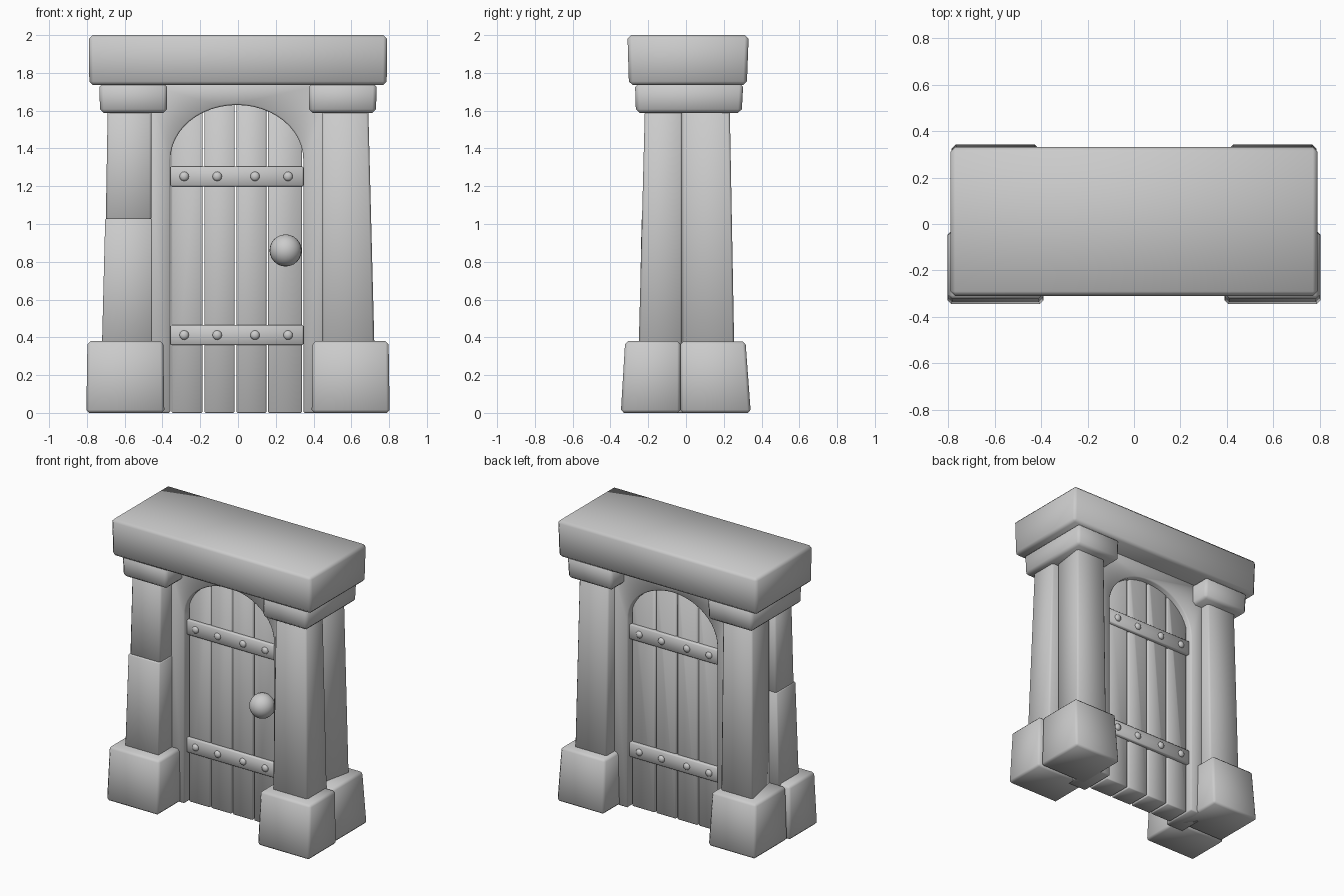
import bpy, bmesh, math

if "Cube" in bpy.data.objects:
    bpy.data.objects.remove(bpy.data.objects["Cube"])

CX, HALF, SPRING, RISE = -0.006, 0.352, 1.34, 0.29   # arch opening


def finish(name, bm, bevel=0.0):
    bmesh.ops.recalc_face_normals(bm, faces=bm.faces[:])
    mesh = bpy.data.meshes.new(name)
    bm.to_mesh(mesh)
    bm.free()
    ob = bpy.data.objects.new(name, mesh)
    bpy.context.collection.objects.link(ob)
    if bevel:
        m = ob.modifiers.new("bevel", 'BEVEL')
        m.width, m.segments = bevel, 1
        m.limit_method, m.angle_limit = 'ANGLE', math.radians(40)
    bpy.ops.object.select_all(action='DESELECT')
    ob.select_set(True)
    bpy.context.view_layer.objects.active = ob
    bpy.ops.object.shade_smooth_by_angle(angle=math.radians(60))
    if bevel:   # bevel first, then smooth the softened edges
        mesh.shade_smooth()
        for e in mesh.attributes:
            if e.name == "sharp_edge":
                mesh.attributes.remove(e)
                break
    return ob


def quad(x0, x1, y0, y1):
    return [(x0, y0), (x1, y0), (x1, y1), (x0, y1)]


def stone(name, low, high, z0, z1, side=1, bevel=0.018):
    """Tapered block between two footprints, mirrored in x when side is -1."""
    bm = bmesh.new()
    a = [bm.verts.new((side * x, y, z0)) for x, y in low]
    b = [bm.verts.new((side * x, y, z1)) for x, y in high]
    bm.faces.new(a)
    bm.faces.new(b)
    for i in range(len(a)):
        j = (i + 1) % len(a)
        bm.faces.new((a[i], a[j], b[j], b[i]))
    return finish(name, bm, bevel)


def panel(name, outline, y0, y1, bevel):
    """Outline in x-z pushed through from y0 to y1."""
    bm = bmesh.new()
    f = bm.faces.new([bm.verts.new((x, y0, z)) for x, z in outline])
    new = bmesh.ops.extrude_face_region(bm, geom=[f])["geom"]
    bmesh.ops.translate(bm, vec=(0, y1 - y0, 0),
                        verts=[v for v in new if isinstance(v, bmesh.types.BMVert)])
    # extruding leaves the starting face out, so make sure both ends are closed
    bmesh.ops.holes_fill(bm, edges=[e for e in bm.edges if e.is_boundary], sides=0)
    return finish(name, bm, bevel)


def ball(name, loc, r, flat=1.0, seg=24):
    bm = bmesh.new()
    bmesh.ops.create_uvsphere(bm, u_segments=seg, v_segments=seg // 2, radius=r)
    for v in bm.verts:
        v.co.y *= flat
    bmesh.ops.translate(bm, verts=bm.verts[:], vec=loc)
    return finish(name, bm)


def arch_z(x, grow=0.02):
    return SPRING + (RISE + grow) * math.sqrt(max(0, 1 - ((x - CX) / (HALF + grow)) ** 2))


# lintel slab
stone("lintel", quad(-0.787, 0.787, -0.302, 0.322), quad(-0.79, 0.79, -0.31, 0.332),
      1.735, 2.0, bevel=0.02)

for s, n in ((-1, "left"), (1, "right")):
    # capitals and bases
    stone(n + "_capital", quad(0.375, 0.73, -0.265, 0.295), quad(0.375, 0.735, -0.27, 0.303),
          1.588, 1.745, s, 0.02)
    stone(n + "_front_base", quad(0.39, 0.803, -0.345, -0.03), quad(0.396, 0.797, -0.322, -0.03),
          0, 0.38, s, 0.016)
    stone(n + "_back_base", quad(0.41, 0.785, -0.03, 0.343), quad(0.42, 0.772, -0.03, 0.315),
          0, 0.378, s, 0.016)
    # back pillar, its outer face turned inwards to leave a cleft
    stone(n + "_back_pillar",
          [(0.45, -0.02), (0.645, -0.02), (0.705, 0.255), (0.45, 0.255)],
          [(0.45, -0.02), (0.65, -0.02), (0.685, 0.232), (0.45, 0.232)],
          0.36, 1.6, s, 0.012)

# front pillars: one whole, one split into two stones
stone("right_front_pillar", quad(0.445, 0.722, -0.25, -0.02), quad(0.445, 0.69, -0.218, -0.02),
      0.36, 1.6, 1, 0.012)
stone("left_front_pillar_lower", quad(0.455, 0.72, -0.248, -0.02), quad(0.455, 0.703, -0.235, -0.02),
      0.36, 1.03, -1, 0.006)
stone("left_front_pillar_upper", quad(0.458, 0.70, -0.225, -0.02), quad(0.458, 0.69, -0.215, -0.02),
      1.02, 1.6, -1, 0.012)

# arched door surround
N = 24
arch = [(CX + HALF * math.cos(math.pi * i / N), SPRING + RISE * math.sin(math.pi * i / N))
        for i in range(N + 1)]
panel("door_surround", [(-0.5, 0), (-0.5, 1.75), (0.5, 1.75), (0.5, 0), (CX + HALF, 0)]
      + arch + [(CX - HALF, 0)], -0.095, 0.165, 0.008)

# door planks with tops following the arch
for i, (x0, x1) in enumerate(((-0.352, -0.187), (-0.178, -0.018), (-0.008, 0.15), (0.16, 0.34))):
    xs = [x0 + (x1 - x0) * k / 8 for k in range(9)]
    panel("plank_%d" % (i + 1), [(x1, 0), (x0, 0)] + [(x, arch_z(x)) for x in xs],
          -0.05, 0.125, 0.006)

# iron straps and rivets on both faces, knob in front
for z in (0.412, 1.252):
    for side, inner, outer in (("front", -0.04, -0.072), ("back", 0.11, 0.148)):
        panel(side + "_strap", [(-0.358, z - 0.053), (0.346, z - 0.053),
                                (0.346, z + 0.053), (-0.358, z + 0.053)], inner, outer, 0.006)
        for x in (-0.285, -0.11, 0.09, 0.265):
            ball("rivet", (x, outer, z), 0.025, 0.7, 12)
ball("knob", (0.252, -0.085, 0.86), 0.085)
